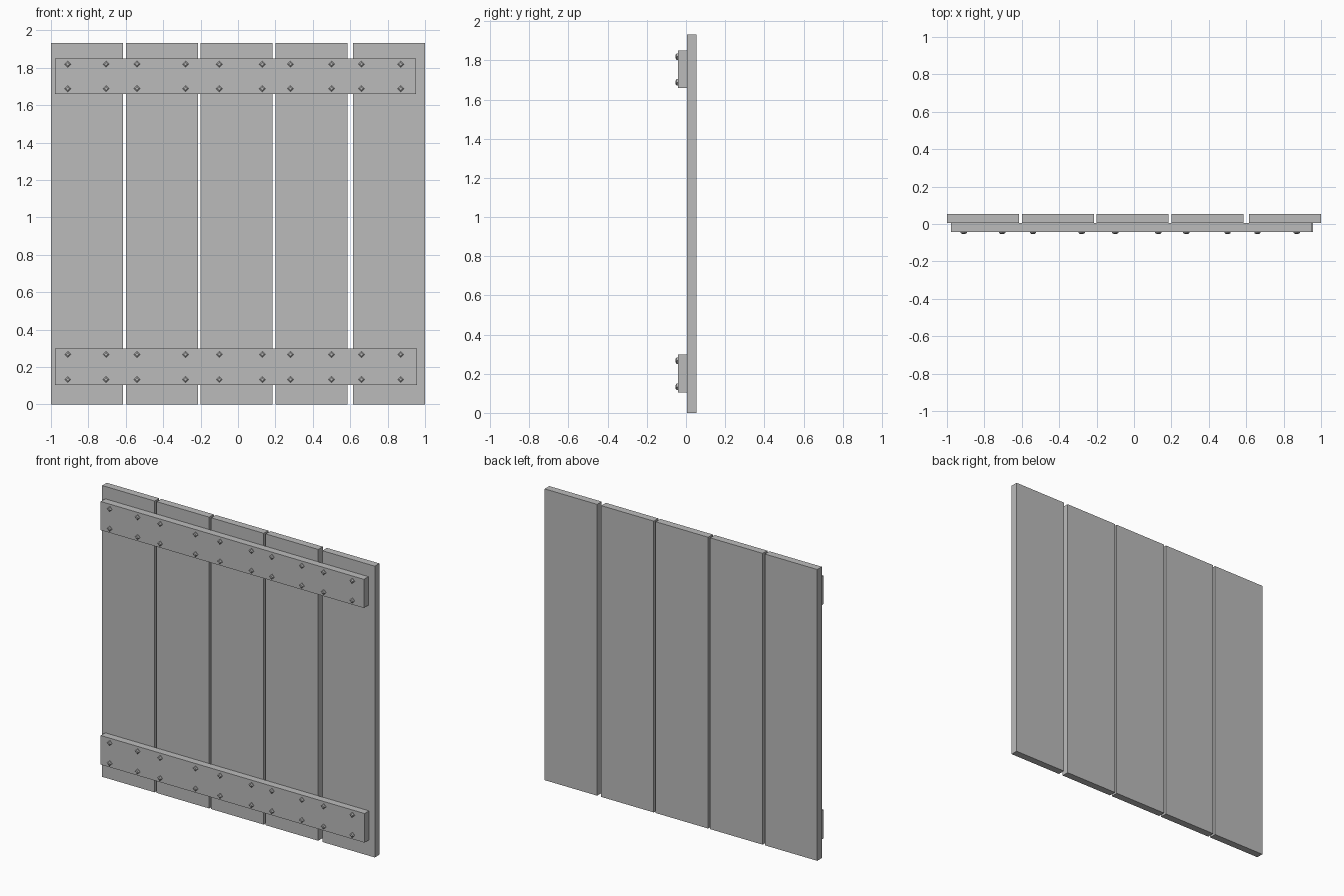
import bpy
import bmesh
from math import pi
from mathutils import Matrix

if "Cube" in bpy.data.objects:
    bpy.data.objects.remove(bpy.data.objects["Cube"], do_unlink=True)

# One plain grey for every part
grey = bpy.data.materials.new("plain_grey")
grey.use_nodes = True
grey.diffuse_color = (0.5, 0.5, 0.5, 1)
grey.node_tree.nodes["Principled BSDF"].inputs["Base Color"].default_value = (0.5, 0.5, 0.5, 1)


def finish(name, bm):
    mesh = bpy.data.meshes.new(name)
    bm.to_mesh(mesh)
    bm.free()
    mesh.materials.append(grey)
    obj = bpy.data.objects.new(name, mesh)
    bpy.context.collection.objects.link(obj)


def box(name, low, high):
    bm = bmesh.new()
    size = [b - a for a, b in zip(low, high)]
    centre = [(a + b) / 2 for a, b in zip(low, high)]
    bmesh.ops.create_cube(bm, size=1, matrix=Matrix.Translation(centre) @ Matrix.Diagonal((*size, 1)))
    finish(name, bm)


def nail_row(name, heights):
    # Four-sided heads: a short shank collar and a tapered cap
    bm = bmesh.new()
    turn = Matrix.Rotation(pi / 2, 4, "X")
    for x in NAIL_X:
        for z in heights:
            for y, depth, r1, r2 in ((BRACE_FRONT, 0.006, 0.017, 0.017),
                                     (BRACE_FRONT - 0.006, 0.005, 0.017, 0.009)):
                place = Matrix.Translation((x, y - depth / 2, z)) @ turn
                bmesh.ops.create_cone(bm, cap_ends=True, segments=4, radius1=r1,
                                      radius2=r2, depth=depth, matrix=place)
    bmesh.ops.remove_doubles(bm, verts=bm.verts, dist=0.0001)
    # Drop the hidden face between collar and cap
    inner = [f for f in bm.faces
             if all(abs(v.co.y - BRACE_FRONT + 0.006) < 0.001 for v in f.verts)]
    bmesh.ops.delete(bm, geom=inner, context="FACES")
    bmesh.ops.recalc_face_normals(bm, faces=bm.faces)
    finish(name, bm)


PLANK_FRONT, PLANK_BACK, BRACE_FRONT = 0.005, 0.053, -0.042
NAIL_X = (-0.91, -0.705, -0.54, -0.28, -0.10, 0.13, 0.28, 0.50, 0.66, 0.87)

# Five upright planks
for i, left in enumerate((-1, -0.6, -0.2, 0.2, 0.615)):
    box(f"plank_{i + 1}", (left, PLANK_FRONT, 0), (left + 0.385, PLANK_BACK, 1.932))

# Two cross braces with their nails
for name, right, low, high in (("lower", 0.958, 0.105, 0.298), ("upper", 0.953, 1.66, 1.85)):
    box(f"{name}_brace", (-0.978, BRACE_FRONT, low), (right, PLANK_FRONT, high))
    nail_row(f"{name}_nails", (low + 0.028, high - 0.031))
